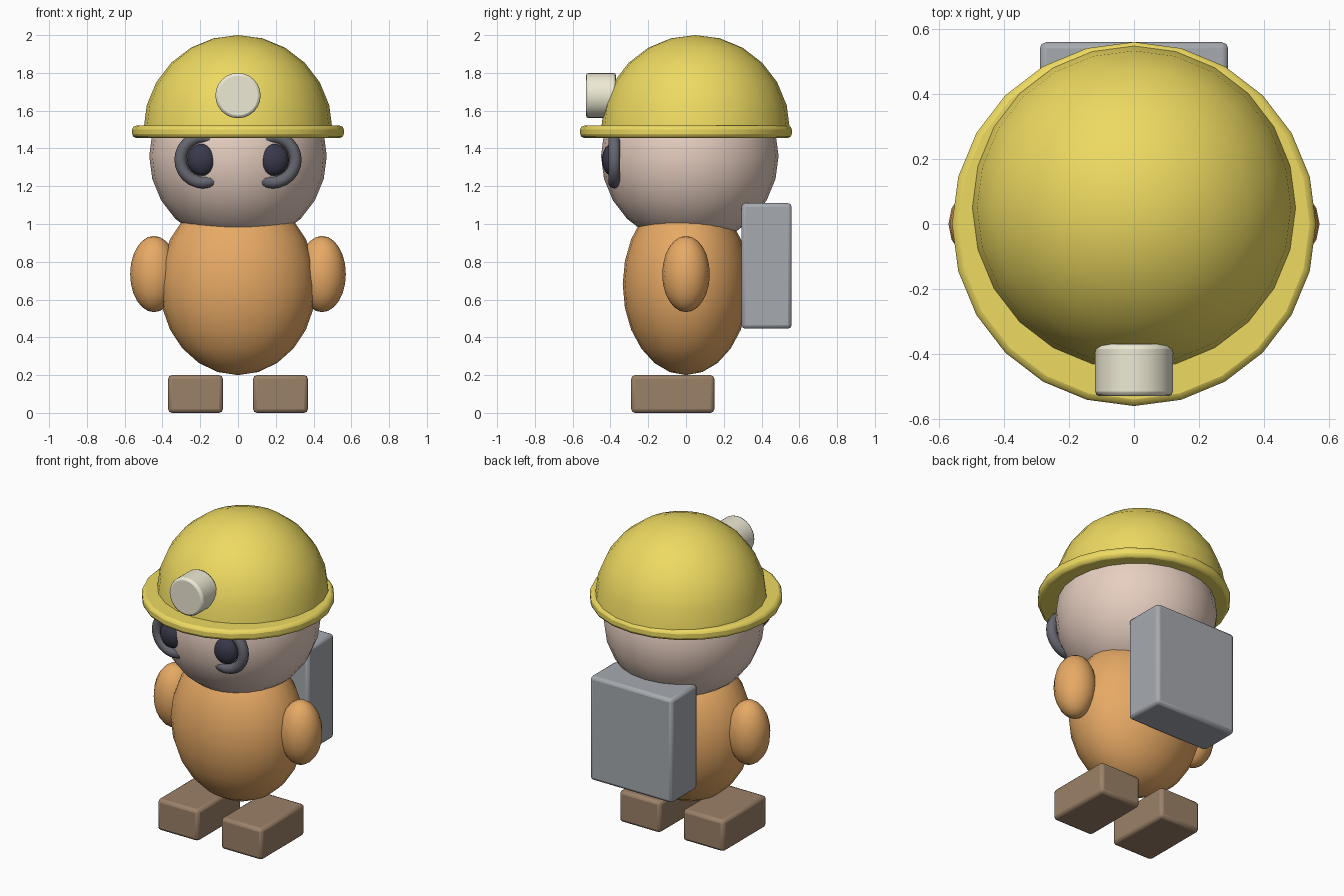
import bpy, bmesh
from math import pi

if "Cube" in bpy.data.objects:
    bpy.data.objects.remove(bpy.data.objects["Cube"])

def mat(name, rgb):
    m = bpy.data.materials.new(name)
    m.diffuse_color = (*rgb, 1)
    m.use_nodes = True
    m.node_tree.nodes["Principled BSDF"].inputs["Base Color"].default_value = m.diffuse_color
    return m

ORANGE = mat("orange", (0.80, 0.40, 0.13))
SKIN = mat("skin", (0.80, 0.62, 0.53))
YELLOW = mat("yellow", (0.85, 0.70, 0.12))
CREAM = mat("cream", (0.85, 0.82, 0.66))
BROWN = mat("brown", (0.33, 0.22, 0.14))
DARK = mat("dark", (0.04, 0.04, 0.07))
RIM = mat("rim_grey", (0.13, 0.13, 0.16))
STEEL = mat("steel", (0.38, 0.40, 0.43))

def finish(name, material, scale=(1, 1, 1), bevel=0):
    o = bpy.context.object
    o.name = name
    o.scale = scale
    bpy.ops.object.transform_apply(location=False, rotation=True, scale=True)
    o.data.materials.append(material)
    if bevel:
        b = o.modifiers.new("bevel", 'BEVEL')
        b.width, b.segments = bevel, 2
    bpy.ops.object.shade_smooth_by_angle(angle=pi / 4)
    return o

def ball(name, loc, radii, material, seg=24, rings=12):
    bpy.ops.mesh.primitive_uv_sphere_add(segments=seg, ring_count=rings, radius=1, location=loc)
    return finish(name, material, radii)

def box(name, loc, size, material):
    bpy.ops.mesh.primitive_cube_add(size=1, location=loc)
    return finish(name, material, size, 0.02)

def disc(name, loc, radius, depth, material, bevel, rot=(0, 0, 0)):
    bpy.ops.mesh.primitive_cylinder_add(vertices=24, radius=radius, depth=depth,
                                        location=loc, rotation=rot)
    return finish(name, material, bevel=bevel)

# Body and head
ball("body", (0, 0, 0.68), (0.415, 0.335, 0.48), ORANGE)
ball("head", (0, 0.02, 1.36), (0.47, 0.47, 0.47), SKIN)

# Helmet: hemisphere shell on a brim disc
dome = ball("helmet_dome", (0, 0.05, 1.5), (0.5, 0.5, 0.5), YELLOW)
bm = bmesh.new()
bm.from_mesh(dome.data)
bmesh.ops.delete(bm, geom=[v for v in bm.verts if v.co.z < -0.01], context='VERTS')
bm.to_mesh(dome.data)
bm.free()
disc("helmet_brim", (0, 0, 1.488), 0.56, 0.065, YELLOW, 0.02)
disc("head_lamp", (0, -0.45, 1.68), 0.12, 0.16, CREAM, 0.015, (pi / 2, 0, 0))

# Paired parts: arms, feet, eyes and goggle rings
for side, s in (("left", -1), ("right", 1)):
    ball(side + "_arm", (s * 0.445, 0, 0.735), (0.126, 0.126, 0.202), ORANGE, 16, 12)
    box(side + "_foot", (s * 0.225, -0.07, 0.1), (0.29, 0.44, 0.2), BROWN)
    ball(side + "_eye", (s * 0.19, -0.39, 1.34), (0.08, 0.055, 0.085), DARK, 16, 12)
    bpy.ops.mesh.primitive_torus_add(major_radius=0.12, minor_radius=0.032, major_segments=24,
                                     minor_segments=10, location=(s * 0.185, -0.38, 1.34),
                                     rotation=(pi / 2, 0, 0))
    finish(side + "_goggle_ring", RIM)

# Backpack
box("backpack", (0, 0.427, 0.778), (0.58, 0.265, 0.665), STEEL)
